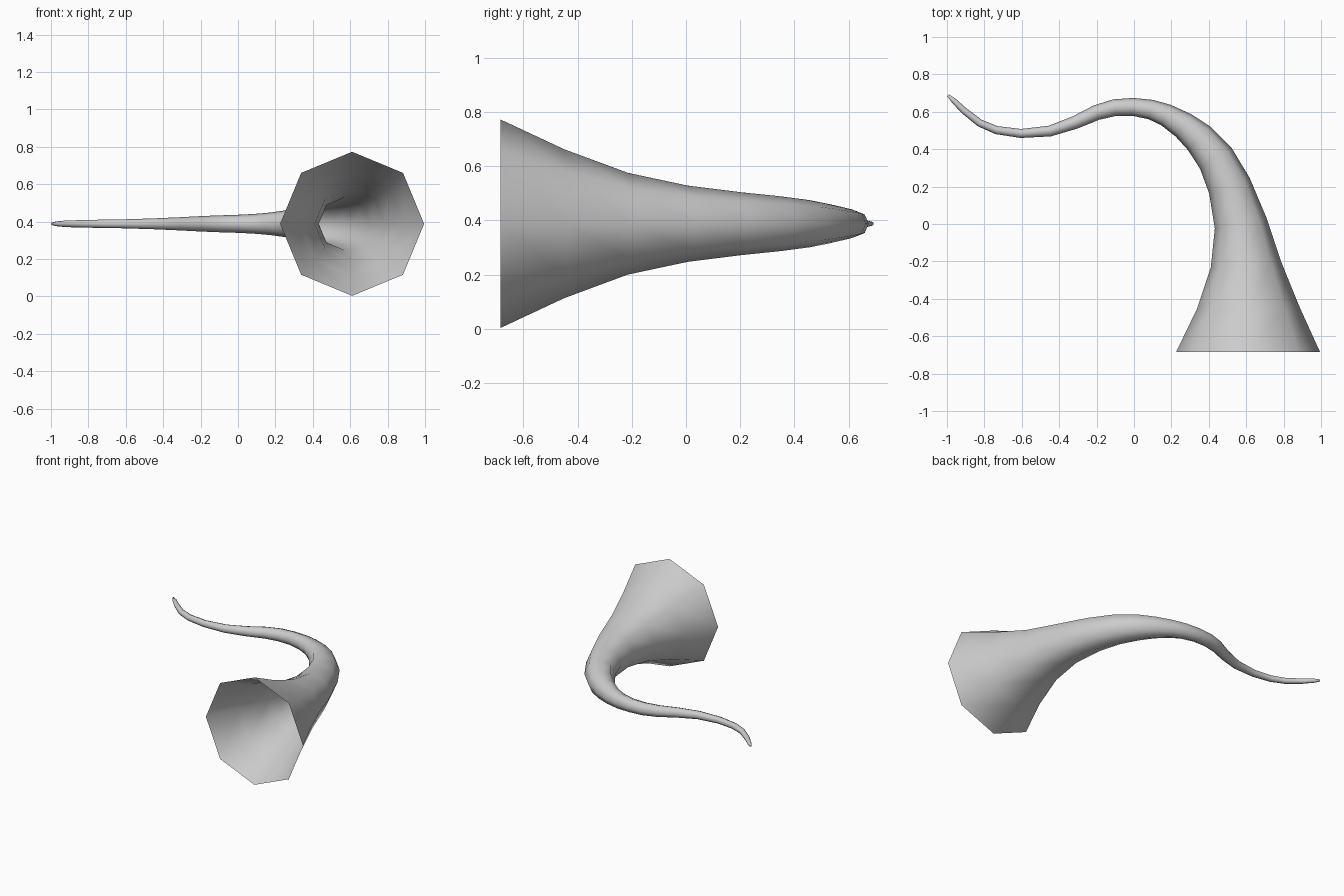
import bpy, bmesh, math
from mathutils import Vector

cube = bpy.data.objects.get("Cube")
if cube:
    bpy.data.objects.remove(cube, do_unlink=True)

SIDES = 8
MID_Z = 0.388

# Centreline of the horn from mouth to tip: x, y, radius
PATH = [
    (0.61, -0.685, 0.385), (0.61, -0.45, 0.275), (0.598, -0.215, 0.188),
    (0.57, 0.005, 0.141), (0.51, 0.205, 0.116), (0.438, 0.35, 0.101),
    (0.35, 0.457, 0.087), (0.265, 0.527, 0.073), (0.17, 0.583, 0.06),
    (0.09, 0.612, 0.053), (-0.005, 0.626, 0.048), (-0.104, 0.622, 0.045),
    (-0.2, 0.596, 0.041), (-0.315, 0.543, 0.035), (-0.45, 0.497, 0.029),
    (-0.605, 0.484, 0.024), (-0.735, 0.502, 0.022), (-0.825, 0.54, 0.02),
    (-0.91, 0.607, 0.018), (-0.965, 0.661, 0.014), (-0.994, 0.688, 0.007),
]

# One matte grey
grey = bpy.data.materials.new("matte grey")
grey.use_nodes = True
colour = (0.6, 0.6, 0.6, 1)
grey.diffuse_color = colour
grey.node_tree.nodes["Principled BSDF"].inputs["Base Color"].default_value = colour

# Horn: octagonal rings square to the path, joined into an open-mouthed tube
bm = bmesh.new()
centres = [Vector((x, y, MID_Z)) for x, y, r in PATH]
rings = []
for i, c in enumerate(centres):
    if i == 0:
        along = Vector((0, 1, 0))
    else:
        after = centres[min(i + 1, len(centres) - 1)]
        along = ((c - centres[i - 1]).normalized() + (after - c).normalized()).normalized()
    up = Vector((0, 0, 1))
    side = along.cross(up)
    ring = []
    for k in range(SIDES):
        a = 2 * math.pi * k / SIDES
        ring.append(bm.verts.new(c + PATH[i][2] * (side * math.cos(a) + up * math.sin(a))))
    rings.append(ring)

for lower, upper in zip(rings, rings[1:]):
    for k in range(SIDES):
        n = (k + 1) % SIDES
        bm.faces.new((lower[n], lower[k], upper[k], upper[n]))
bm.faces.new(rings[-1])     # closed tip
bm.normal_update()
# Turn the shell outward
bottom = min(bm.faces, key=lambda f: f.calc_center_median().z)
if bottom.normal.z > 0:
    bmesh.ops.reverse_faces(bm, faces=bm.faces[:])
bmesh.ops.recalc_face_normals(bm, faces=[f for f in bm.faces if len(f.verts) == SIDES])
for f in bm.faces:
    f.smooth = True

mesh = bpy.data.meshes.new("curved_horn")
bm.to_mesh(mesh)
bm.free()
mesh.materials.append(grey)
horn = bpy.data.objects.new("curved_horn", mesh)
bpy.context.collection.objects.link(horn)
